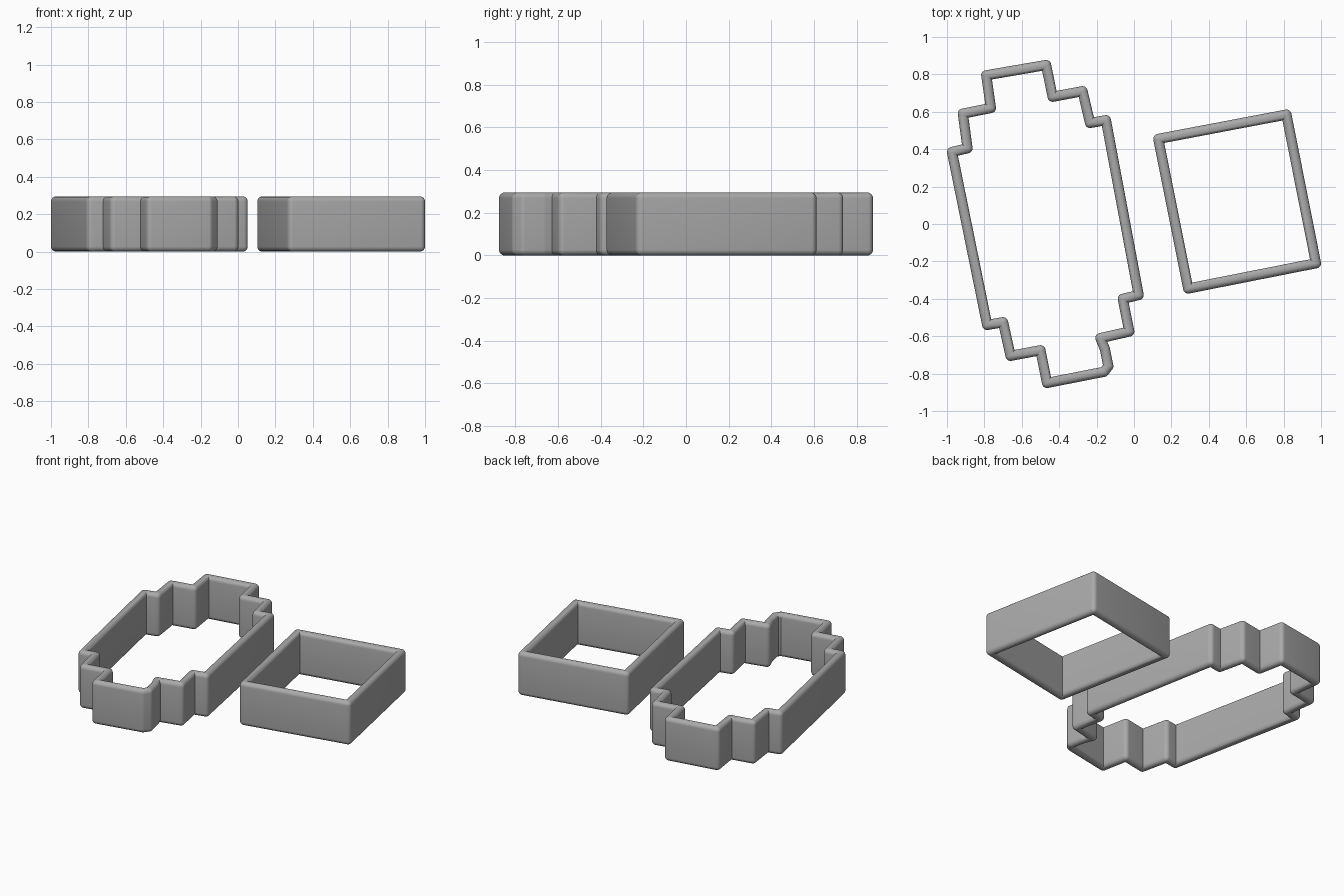
import bpy, bmesh, math
from mathutils import Vector

cube = bpy.data.objects.get("Cube")
if cube:
    bpy.data.objects.remove(cube, do_unlink=True)

HEIGHT, R, ARC = 0.295, 0.027, 6

grey = bpy.data.materials.new("plain grey")
grey.use_nodes = True
GREY = (0.40, 0.40, 0.40, 1)
grey.diffuse_color = GREY
grey.node_tree.nodes["Principled BSDF"].inputs["Base Color"].default_value = GREY


def offset_ring(path, d):
    """Offset a closed path: round joins on the outside of a bend, mitres inside."""
    ring = []
    n = len(path)
    for i, p in enumerate(path):
        a = (p - path[i - 1]).normalized()
        b = (path[(i + 1) % n] - p).normalized()
        na, nb = Vector((-a.y, a.x)), Vector((-b.y, b.x))
        turn = math.atan2(a.x * b.y - a.y * b.x, a.dot(b))
        start = math.atan2(na.y, na.x)
        mitre = p + (na + nb) * (d / (1 + na.dot(nb)))
        for k in range(ARC + 1):
            t = start + turn * k / ARC
            outside = turn * d < 0
            ring.append(p + Vector((math.cos(t), math.sin(t))) * d if outside else mitre)
    return ring


def rounded_wall(name, points):
    """Closed upright wall with fully rounded top and bottom rims."""
    path = [Vector(p) for p in points]
    profile = []
    for centre, first in ((HEIGHT - R, 0), (R, math.pi)):
        for k in range(2 * ARC + 1):
            t = first + math.pi * k / (2 * ARC)
            profile.append((R * math.cos(t), centre + R * math.sin(t)))
    bm = bmesh.new()
    rings = [[bm.verts.new((v.x, v.y, z)) for v in offset_ring(path, d)]
             for d, z in profile]
    for j, low in enumerate(rings):
        high = rings[(j + 1) % len(rings)]
        for i in range(len(low)):
            k = (i + 1) % len(low)
            bm.faces.new((low[i], low[k], high[k], high[i]))
    bmesh.ops.remove_doubles(bm, verts=bm.verts, dist=0.0002)
    bmesh.ops.recalc_face_normals(bm, faces=bm.faces)
    mesh = bpy.data.meshes.new(name)
    bm.to_mesh(mesh)
    bm.free()
    mesh.materials.append(grey)
    obj = bpy.data.objects.new(name, mesh)
    bpy.context.collection.objects.link(obj)
    bpy.ops.object.select_all(action='DESELECT')
    obj.select_set(True)
    bpy.context.view_layer.objects.active = obj
    bpy.ops.object.shade_smooth_by_angle(angle=math.radians(35))


# Long cutter wall with stepped ends
rounded_wall("stepped_cutter", [
    (-.79, .795), (-.47, .85), (-.435, .68), (-.275, .71), (-.235, .54),
    (-.15, .555), (.025, -.38), (-.06, -.40), (-.025, -.575), (-.18, -.61),
    (-.155, -.67), (-.137, -.76), (-.16, -.79), (-.465, -.85), (-.50, -.675),
    (-.66, -.705), (-.70, -.525), (-.785, -.54), (-.973, .385), (-.89, .405),
    (-.915, .59), (-.765, .62)])

# Plain square cutter wall
rounded_wall("square_cutter", [
    (.13, .455), (.815, .585), (.973, -.21), (.29, -.345)])
